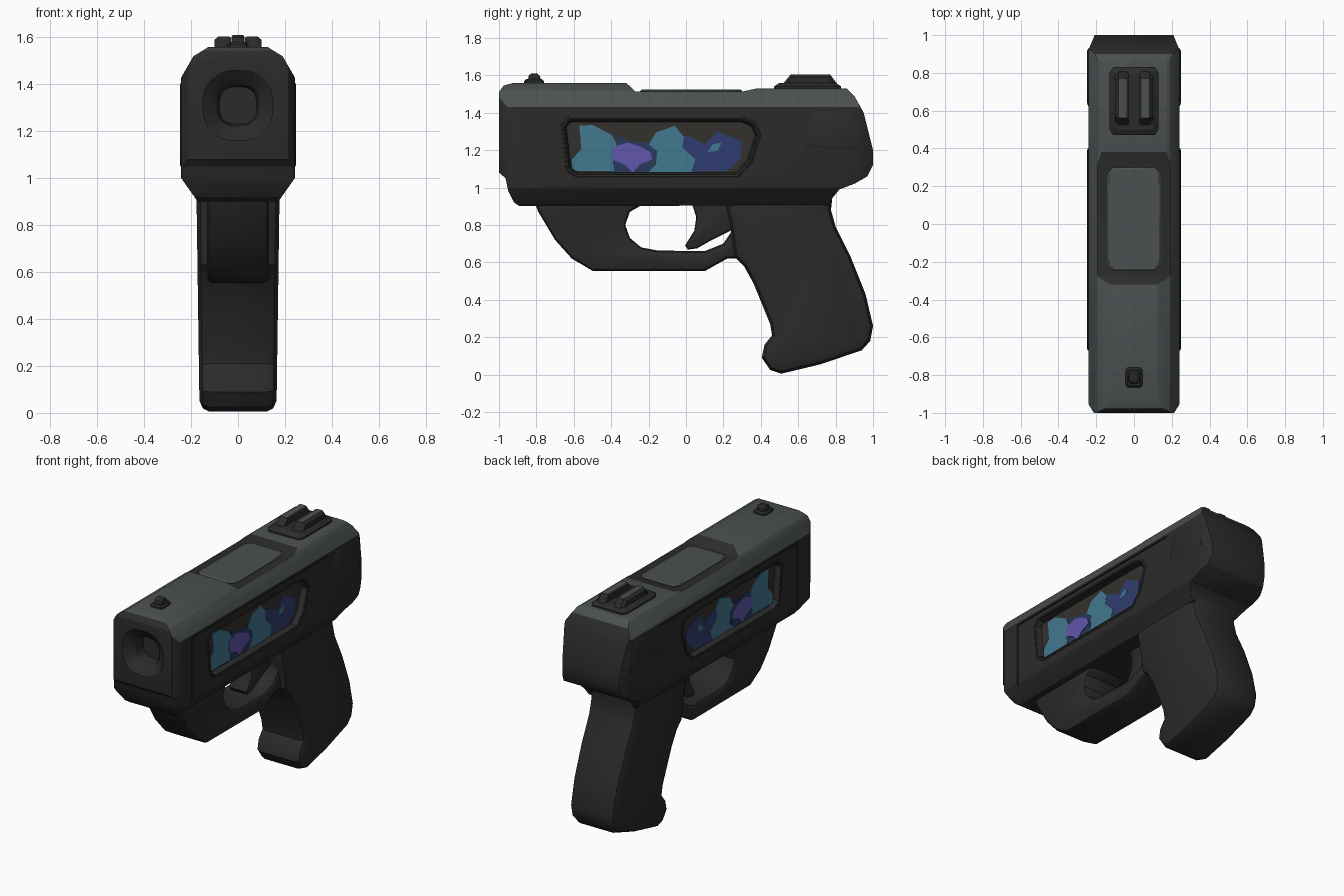
import bpy, bmesh, math
from mathutils import Vector

if "Cube" in bpy.data.objects:
    bpy.data.objects.remove(bpy.data.objects["Cube"])


def material(name, r, g, b):
    m = bpy.data.materials.new(name)
    m.diffuse_color = (r, g, b, 1)
    m.use_nodes = True
    m.node_tree.nodes["Principled BSDF"].inputs["Base Color"].default_value = m.diffuse_color
    return m


BLACK = material("matte_black", .024, .024, .024)
GREY = material("slate_grey", .07, .08, .08)
BACK = material("window_brown_black", .034, .031, .027)
TEAL = material("teal", .055, .19, .28)
PURPLE = material("purple", .12, .095, .40)
NAVY = material("navy", .03, .048, .165)
DEEP = material("deep_blue", .02, .042, .11)


def inset(pts, d):
    """Move a closed outline inward by d."""
    n = len(pts)
    area = sum(pts[i][0] * pts[(i + 1) % n][1] - pts[(i + 1) % n][0] * pts[i][1] for i in range(n))
    s = 1 if area > 0 else -1
    out = []
    for i in range(n):
        p, q, r = (Vector(pts[k % n]) for k in (i - 1, i, i + 1))
        e1, e2 = (q - p).normalized(), (r - q).normalized()
        n1, n2 = Vector((-e1.y, e1.x)) * s, Vector((-e2.y, e2.x)) * s
        out.append(q + (n1 + n2) * d / max(1 + n1.dot(n2), .6))
    return out


def loft(name, pts, layers, axis='x', mat=BLACK):
    """Stack copies of an outline along an axis; layers are (position, inset)."""
    bm = bmesh.new()
    rings = []
    for t, d in layers:
        place = {'x': lambda u, v: (t, u, v), 'y': lambda u, v: (u, t, v), 'z': lambda u, v: (u, v, t)}[axis]
        rings.append([bm.verts.new(place(*p)) for p in (inset(pts, d) if d else pts)])
    n = len(pts)
    for a, b in zip(rings, rings[1:]):
        for i in range(n):
            bm.faces.new((a[i], a[(i + 1) % n], b[(i + 1) % n], b[i]))
    bm.faces.new(rings[0])
    bm.faces.new(rings[-1])
    bmesh.ops.recalc_face_normals(bm, faces=bm.faces)
    me = bpy.data.meshes.new(name)
    bm.to_mesh(me)
    bm.free()
    me.materials.append(mat)
    ob = bpy.data.objects.new(name, me)
    bpy.context.collection.objects.link(ob)
    return ob


def rounded(w, c):
    """Layers for a slab of half width w with rounded edges of size c."""
    half = [(w - c, 0), (w - .35 * c, .3 * c), (w, c)]
    return [(-t, d) for t, d in reversed(half)] + half


def apply_modifier(ob, m):
    bpy.ops.object.select_all(action='DESELECT')
    bpy.context.view_layer.objects.active = ob
    ob.select_set(True)
    bpy.ops.object.modifier_apply(modifier=m.name)


def boolean(ob, cutter, op='DIFFERENCE'):
    m = ob.modifiers.new("cut", 'BOOLEAN')
    m.object, m.operation, m.solver = cutter, op, 'EXACT'
    cutter.hide_render = True
    apply_modifier(ob, m)
    bpy.data.objects.remove(cutter)


def mirrored(pts):
    return pts + [(-x, v) for x, v in reversed(pts)]


# Main body: side, front and top outlines intersected
side = [(-1, 1.08), (-1, 1.51), (-.975, 1.545), (-.92, 1.56), (-.32, 1.56), (-.27, 1.513), (.3, 1.513),
        (.38, 1.53), (.86, 1.53), (.9, 1.49), (.95, 1.4), (1, 1.2), (1, 1.12), (.97, 1.06), (.9, 1.02),
        (.82, .99), (.78, .94), (.77, .905), (-.89, .9), (-.92, .92), (-.95, .98), (-.965, 1.05)]
body = loft("body", side, [(-.5, 0), (.5, 0)])
cross = mirrored([(.06, 1.6), (.19, 1.52), (.242, 1.43), (.242, 1.0), (.15, .87)])
boolean(body, loft("cutter", cross, [(-1.3, 0), (1.3, 0)], 'y'), 'INTERSECT')
plan = mirrored([(.2, -1.02), (.25, -.94), (.25, .9), (.2, 1.02)])
boolean(body, loft("cutter", plan, [(0, 0), (2, 0)], 'z'), 'INTERSECT')
bev = body.modifiers.new("soft_edges", 'BEVEL')
bev.width, bev.segments, bev.limit_method, bev.angle_limit = .014, 2, 'ANGLE', math.radians(28)
apply_modifier(body, bev)

# Muzzle recess with a rounded square bore
muzzle = []
for i in range(32):
    c, s = math.cos(i * math.pi / 16), math.sin(i * math.pi / 16)
    muzzle.append((math.copysign(abs(c) ** .85, c) * .15, 1.31 + math.copysign(abs(s) ** .85, s) * .15))
boolean(body, loft("cutter", muzzle, [(-1.04, -.02), (-1.0, 0), (-.965, .05), (-.95, .062), (-.88, .07)], 'y'))

# Side window recesses and seam grooves
window = [(-.655, 1.33), (-.62, 1.365), (.3, 1.365), (.36, 1.34), (.385, 1.28), (.34, 1.14), (.27, 1.065),
          (-.58, 1.065), (-.63, 1.1)]
seam = [(-.83, .98), (-.83, 1.415), (.6, 1.415), (.6, 1.405), (-.818, 1.405), (-.818, .98)]
for s in (1, -1):
    boolean(body, loft("cutter", window, [(s * .205, .015), (s * .3, -.01)]))
    boolean(body, loft("cutter", seam, [(s * .234, 0), (s * .3, 0)]))

# Grey top surfaces, black elsewhere
body.data.materials.clear()
for m in (BLACK, GREY):
    body.data.materials.append(m)
for f in body.data.polygons:
    n, c = f.normal, f.center
    saddle = abs(n.x) < .1 and -.33 < c.y < .39
    f.material_index = int(c.z > 1.42 and n.z > .3 and abs(n.y) < .8 and c.y < .9 and not saddle)

# Grip, slightly narrower towards the foot
grip_outline = [(.2, .97), (.24, .78), (.26, .63), (.31, .58), (.36, .49), (.45, .27), (.46, .21), (.42, .16),
                (.405, .09), (.45, .025), (.51, .005), (.72, .055), (.94, .13), (.985, .18), (1.0, .26),
                (.96, .43), (.88, .63), (.8, .79), (.775, .88), (.785, .97)]
grip = loft("grip", grip_outline, rounded(.178, .045))
for v in grip.data.vertices:
    v.co.x *= .92 + .08 * v.co.z

# Front frame with trigger guard
loft("trigger_guard", [(-.82, .95), (-.79, .87), (-.7, .72), (-.61, .62), (-.5, .555), (.1, .553), (.22, .62),
                       (.32, .62), (.4, .7), (.4, .95), (.24, .95), (.24, .76), (.2, .7), (.1, .66), (-.15, .663),
                       (-.24, .68), (-.3, .73), (-.325, .8), (-.3, .87), (-.23, .91), (-.21, .95)],
     rounded(.132, .025))

# Trigger
loft("trigger", [(.02, .94), (.04, .89), (.055, .84), (.045, .77), (-.005, .69), (.01, .668), (.06, .675),
                 (.13, .715), (.25, .775), (.25, .94)], rounded(.07, .015))

# Top plate in the saddle
loft("top_plate", mirrored([(.11, -.245), (.14, -.21), (.14, .26), (.11, .3)]),
     [(1.5, 0), (1.517, 0), (1.523, .008)], 'z', GREY)

# Rear sight: base and two rails with grey tops
loft("rear_sight_base", mirrored([(.11, .47), (.13, .5), (.13, .8), (.11, .83)]),
     [(1.51, 0), (1.54, 0), (1.56, .03)], 'z')
for s in (1, -1):
    rail = loft("rear_sight_rail", [(.49, 1.52), (.515, 1.55), (.56, 1.605), (.77, 1.605), (.815, 1.545), (.82, 1.52)],
                [(s * .03, .006), (s * .04, 0), (s * .082, 0), (s * .1, .015)])
    rail.data.materials.append(GREY)
    for f in rail.data.polygons:
        f.material_index = int(f.normal.z > .9)

# Front sight
loft("front_sight_base", mirrored([(.035, -.865), (.045, -.85), (.045, -.775), (.035, -.76)]),
     [(1.54, 0), (1.57, 0), (1.58, .01)], 'z')
loft("front_sight_post", [(-.85, 1.55), (-.84, 1.6), (-.825, 1.61), (-.795, 1.61), (-.78, 1.595), (-.775, 1.55)],
     rounded(.028, .008))

# Window contents: coloured patches (material, layer, outline in y and z)
patches = [
    (DEEP, 1, [(-.4, 1.083), (-.19, 1.083), (-.14, 1.2), (-.19, 1.24), (-.3, 1.245), (-.36, 1.275), (-.41, 1.2)]),
    (NAVY, 1, [(-.04, 1.215), (-.03, 1.275), (.03, 1.27), (.1, 1.23), (.17, 1.3), (.3, 1.245), (.29, 1.15),
               (.22, 1.09), (.01, 1.083)]),
    (TEAL, 2, [(-.605, 1.088), (-.61, 1.15), (-.56, 1.205), (-.57, 1.33), (-.5, 1.335), (-.395, 1.28),
               (-.37, 1.23), (-.395, 1.18), (-.385, 1.088)]),
    (PURPLE, 3, [(-.395, 1.15), (-.395, 1.215), (-.31, 1.24), (-.245, 1.22), (-.19, 1.19), (-.18, 1.15),
                 (-.245, 1.125), (-.285, 1.08), (-.325, 1.12)]),
    (TEAL, 2, [(-.2, 1.083), (-.16, 1.125), (-.155, 1.195), (-.2, 1.23), (-.16, 1.295), (-.06, 1.33),
               (-.01, 1.27), (-.02, 1.215), (.05, 1.15), (.03, 1.083)]),
    (TEAL, 2, [(.115, 1.19), (.14, 1.23), (.19, 1.24), (.17, 1.195)])]
rear_panel = [(.68, 1.41), (.88, 1.41), (.93, 1.22), (.92, 1.2), (.64, 1.215), (.625, 1.24)]
for s in (1, -1):
    loft("window_back", window, [(s * .203, .016), (s * .207, .016)], 'x', BACK)
    for mat, k, pts in patches:
        loft("window_patch", pts, [(s * .206, 0), (s * (.208 + .002 * k), 0)], 'x', mat)
    loft("rear_side_panel", rear_panel, [(s * .235, 0), (s * .242, 0), (s * .248, .012)])
    # Raised rim round the window
    cu = bpy.data.curves.new("window_rim", 'CURVE')
    cu.dimensions, cu.bevel_depth, cu.bevel_resolution = '3D', .012, 2
    sp = cu.splines.new('POLY')
    sp.points.add(len(window) - 1)
    for p, (y, z) in zip(sp.points, inset(window, -.006)):
        p.co = (s * .236, y, z, 1)
    sp.use_cyclic_u = True
    cu.materials.append(BLACK)
    rim = bpy.data.objects.new("window_rim", cu)
    bpy.context.collection.objects.link(rim)
    bpy.ops.object.select_all(action='DESELECT')
    bpy.context.view_layer.objects.active = rim
    rim.select_set(True)
    bpy.ops.object.convert(target='MESH')

# Smooth shading with sharp edges kept
bpy.ops.object.select_all(action='SELECT')
bpy.context.view_layer.objects.active = body
bpy.ops.object.shade_smooth_by_angle(angle=math.radians(32))
